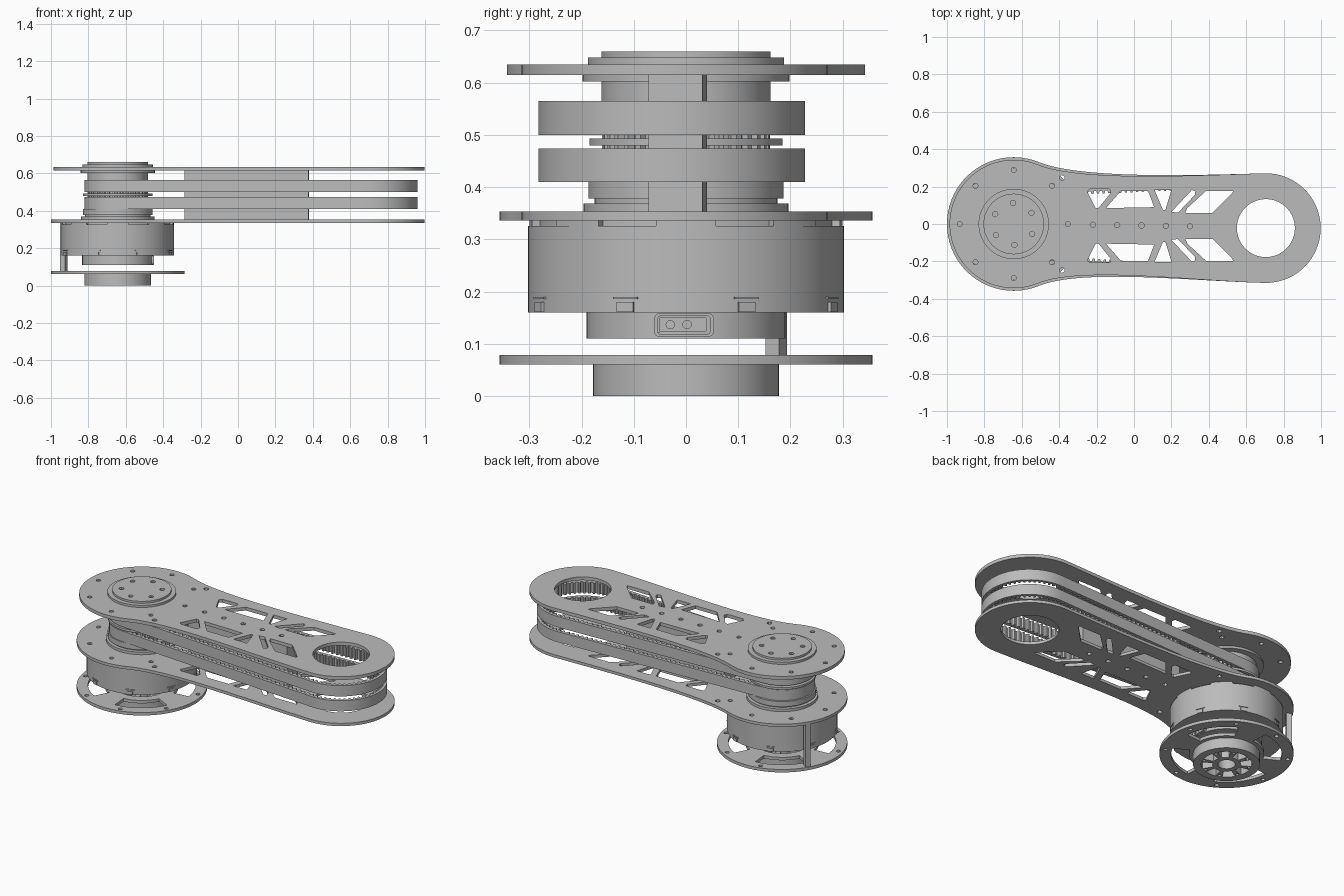
import bpy, bmesh, math
from math import sin, cos, pi, radians
from mathutils import Vector
from mathutils.geometry import interpolate_bezier

cube = bpy.data.objects.get("Cube")
if cube:
    bpy.data.objects.remove(cube, do_unlink=True)

grey = bpy.data.materials.new("machined_grey")
grey.use_nodes = True
grey.diffuse_color = (0.5, 0.5, 0.5, 1)
grey.node_tree.nodes["Principled BSDF"].inputs["Base Color"].default_value = (0.5, 0.5, 0.5, 1)

MOTOR = Vector((-0.643, 0))      # motor axis
FAR = Vector((0.705, -0.022))    # far joint axis
POLAR = lambda r, a: Vector((r * cos(a), r * sin(a)))


def arc(c, r, a0, a1, n):
    return [c + POLAR(r, a0 + (a1 - a0) * i / n) for i in range(n + 1)]


def circle(c, r, n=64):
    return arc(c, r, 0, 2 * pi, n)[:-1]


def ring_of(count, r, hole, start=0, c=MOTOR):
    return [circle(c + POLAR(r, start + 2 * pi * i / count), hole, 12) for i in range(count)]


def sector(c, r0, r1, mid, half, n=16):
    return arc(c, r1, mid - half, mid + half, n) + arc(c, r0, mid + half, mid - half, n)


def radial_box(c, r, angle, depth, width):
    u, v = POLAR(depth / 2, angle), POLAR(width / 2, angle + pi / 2)
    m = c + POLAR(r, angle)
    return [m - u - v, m + u - v, m + u + v, m - u + v]


def slab(name, loops, z0, z1):
    """Extrude an outline, with any inner loops as openings, from z0 to z1."""
    cu = bpy.data.curves.new(name, 'CURVE')
    cu.dimensions, cu.fill_mode, cu.extrude = '2D', 'BOTH', (z1 - z0) / 2
    for loop in loops:
        sp = cu.splines.new('POLY')
        sp.points.add(len(loop) - 1)
        for p, co in zip(sp.points, loop):
            p.co = (co[0], co[1], 0, 1)
        sp.use_cyclic_u = True
    tmp = bpy.data.objects.new("tmp", cu)
    bpy.context.collection.objects.link(tmp)
    dg = bpy.context.evaluated_depsgraph_get()
    me = bpy.data.meshes.new_from_object(tmp.evaluated_get(dg))
    bpy.data.objects.remove(tmp, do_unlink=True)
    bm = bmesh.new()
    bm.from_mesh(me)
    bmesh.ops.remove_doubles(bm, verts=bm.verts, dist=1e-5)
    bmesh.ops.translate(bm, verts=bm.verts, vec=(0, 0, (z0 + z1) / 2))
    bmesh.ops.recalc_face_normals(bm, faces=bm.faces)
    bm.to_mesh(me)
    bm.free()
    me.name = name
    me.materials.clear()
    me.materials.append(grey)
    ob = bpy.data.objects.new(name, me)
    bpy.context.collection.objects.link(ob)
    bpy.ops.object.select_all(action='DESELECT')
    ob.select_set(True)
    bpy.context.view_layer.objects.active = ob
    bpy.ops.object.shade_smooth_by_angle(angle=radians(30))
    return ob


# Arm plates: round motor end, curved waist, round far end, truss openings
def arm_outline(r):
    a = radians(68)
    s = POLAR(r, a)
    up, down = MOTOR + s, MOTOR + Vector((s.x, -s.y))
    t = Vector((sin(a), -cos(a))) * 0.25
    top = interpolate_bezier(up, up + t, Vector((0.35, 0.262)), FAR + Vector((0, 0.293)), 32)
    low = interpolate_bezier(FAR - Vector((0, 0.293)), Vector((0.3, -0.305)),
                             down + Vector((t.x, -t.y)), down, 32)
    pts = arc(MOTOR, r, a, 2 * pi - a, 64)
    pts += [p.to_2d() for p in reversed(low)][1:]
    pts += arc(FAR, 0.293, -pi / 2, pi / 2, 48)[1:]
    return pts + [p.to_2d() for p in reversed(top)][1:-1]


truss = [
    [(-.25, .175), (-.235, .187), (-.13, .187), (-.125, .165), (-.19, .085), (-.205, .085)],
    [(-.15, .085), (-.07, .177), (.075, .177), (.108, .09)],
    [(.11, .182), (.2, .182), (.168, .075), (.155, .075)],
    [(.2, .065), (.31, .182), (.328, .175), (.325, .155), (.235, .06)],
    [(.275, .06), (.285, .085), (.385, .177), (.53, .177), (.525, .165), (.42, .06)],
]
openings = truss + [[(x, -0.02 - y) for x, y in loop] for loop in truss]
openings += [circle(FAR, 0.155, 64)]
openings += [circle(Vector((-0.22 + 0.13 * i, -0.004 - 0.002 * i)), 0.014, 12) for i in range(5)]
openings += [circle(Vector((-0.385, s * 0.247)), 0.014, 12) for s in (1, -1)]
openings += ring_of(8, 0.289, 0.013)
for name, r, z0, z1 in (("upper_arm_plate", 0.343, 0.615, 0.635),
                        ("lower_arm_plate", 0.357, 0.336, 0.353)):
    slab(name, [arm_outline(r)] + openings, z0, z1)

# Spacer block between the plates
slab("arm_spacer", [[(-.285, -.065), (.378, -.072), (.38, .032), (-.283, .04)]], 0.353, 0.615)


# Toothed belts
def belt_path():
    c0, c1, r0, r1 = Vector((-0.643, -0.004)), Vector((0.705, -0.0275)), 0.178, 0.2555
    d = c1 - c0
    base, phi = math.atan2(d.y, d.x), math.acos((r0 - r1) / d.length)
    span = math.sqrt(d.length ** 2 - (r1 - r0) ** 2)

    def turn(c, r, a0, a1):
        return (lambda t: (c + POLAR(r, a0 + (a1 - a0) * t), POLAR(1, a0 + (a1 - a0) * t))), r * (a1 - a0)

    def run(ca, ra, cb, rb, a):
        n = POLAR(1, a)
        return (lambda t: ((ca + ra * n).lerp(cb + rb * n, t), n)), span

    return [turn(c1, r1, base - phi, base + phi), run(c1, r1, c0, r0, base + phi),
            turn(c0, r0, base + phi, base + 2 * pi - phi), run(c0, r0, c1, r1, base - phi)]


outer, inner = [], []
for at, length in belt_path():
    teeth = round(length / 0.03)
    for i in range(teeth):
        outer.append(at(i / teeth)[0])
        for f, depth in ((0, .016), (.42, .016), (.55, .03), (.87, .03)):
            p, n = at((i + f) / teeth)
            inner.append(p - n * depth)
for name, z0, z1 in (("lower_belt", 0.41, 0.474), ("upper_belt", 0.50, 0.565)):
    slab(name, [outer, inner], z0, z1)

# Toothed pulley with its flanges and end caps
gear = []
for i in range(34):
    for f, r in ((0, .147), (.4, .147), (.5, .161), (.9, .161)):
        gear.append(MOTOR + POLAR(r, 2 * pi * (i + f) / 34))
slab("drive_pulley", [gear], 0.405, 0.57)
bolts = ring_of(6, 0.112, 0.014, radians(32))
for name, r, z0, z1, holes in (
        ("pulley_base", 0.196, 0.353, 0.369, []), ("pulley_neck", 0.175, 0.369, 0.378, []),
        ("pulley_lower_flange", 0.187, 0.378, 0.41, []),
        ("pulley_middle_flange", 0.185, 0.48, 0.493, []),
        ("pulley_collar", 0.162, 0.565, 0.602, []), ("bearing_flange", 0.198, 0.602, 0.615, []),
        ("bearing_body", 0.17, 0.615, 0.636, []),
        ("bearing_cap", 0.188, 0.635, 0.648, bolts), ("bearing_cap_top", 0.162, 0.648, 0.66, bolts)):
    slab(name, [circle(MOTOR, r)] + holes, z0, z1)

# Motor body with mounting lugs and clips
slab("motor_body", [circle(MOTOR, 0.302, 96)], 0.16, 0.326)
slab("motor_top", [circle(MOTOR, 0.285)], 0.326, 0.337)
for i in range(8):
    a = 2 * pi * i / 8
    slab("motor_lug", [sector(MOTOR, 0.27, 0.3, a, radians(11))], 0.326, 0.337)
    a += pi / 8
    slab("motor_clip", [radial_box(MOTOR, 0.301, a, 0.012, 0.034)], 0.161, 0.18)
    slab("motor_clip_rim", [radial_box(MOTOR, 0.301, a, 0.01, 0.05)], 0.186, 0.19)

# Rounded rear cover and its power socket
cover = slab("motor_rear_cover", [circle(MOTOR, 0.19)], 0.11, 0.178)
bevel = cover.modifiers.new("rounded_edge", 'BEVEL')
bevel.width, bevel.segments, bevel.limit_method = 0.012, 3, 'ANGLE'


def rounded(w, h, r, cx, cy):
    pts = []
    for k, (sx, sy) in enumerate(((1, 1), (-1, 1), (-1, -1), (1, -1))):
        c = Vector((cx + sx * (w / 2 - r), cy + sy * (h / 2 - r)))
        pts += arc(c, r, k * pi / 2, (k + 1) * pi / 2, 4)
    return pts


pins = [circle(Vector((y, 0.137)), 0.008, 16) for y in (-0.03, 0.002)]
for name, loops, x0, x1 in (
        ("socket_frame", [rounded(.115, .046, .012, -.004, .136), rounded(.102, .036, .008, -.004, .136)], .165, .195),
        ("socket", [rounded(.09, .028, .003, -.006, .137)] + pins, .165, .193),
        ("socket_back", [rounded(.1, .03, .003, -.006, .137)], .165, .186)):
    ob = slab(name, loops, x0, x1)
    ob.rotation_euler = (pi / 2, 0, pi / 2)
    ob.location.x = MOTOR.x

# Rear disc, its hub and the standoff post
windows = [sector(MOTOR, 0.2, 0.295, radians(34 + 90 * i), radians(29)) for i in range(4)]
slab("rear_disc", [circle(MOTOR, 0.357, 96), circle(MOTOR, 0.15)] + windows
     + ring_of(8, 0.33, 0.012, radians(14)), 0.061, 0.079)
pockets = [sector(MOTOR, 0.075, 0.135, 2 * pi * i / 8, radians(15), 6) for i in range(8)]
slab("rear_hub", [circle(MOTOR, 0.178), circle(MOTOR, 0.047, 32)] + pockets
     + ring_of(8, 0.125, 0.009, pi / 8), 0, 0.061)
slab("standoff_post", [radial_box(MOTOR, 0.336, radians(149), 0.03, 0.03)], 0.079, 0.336)
